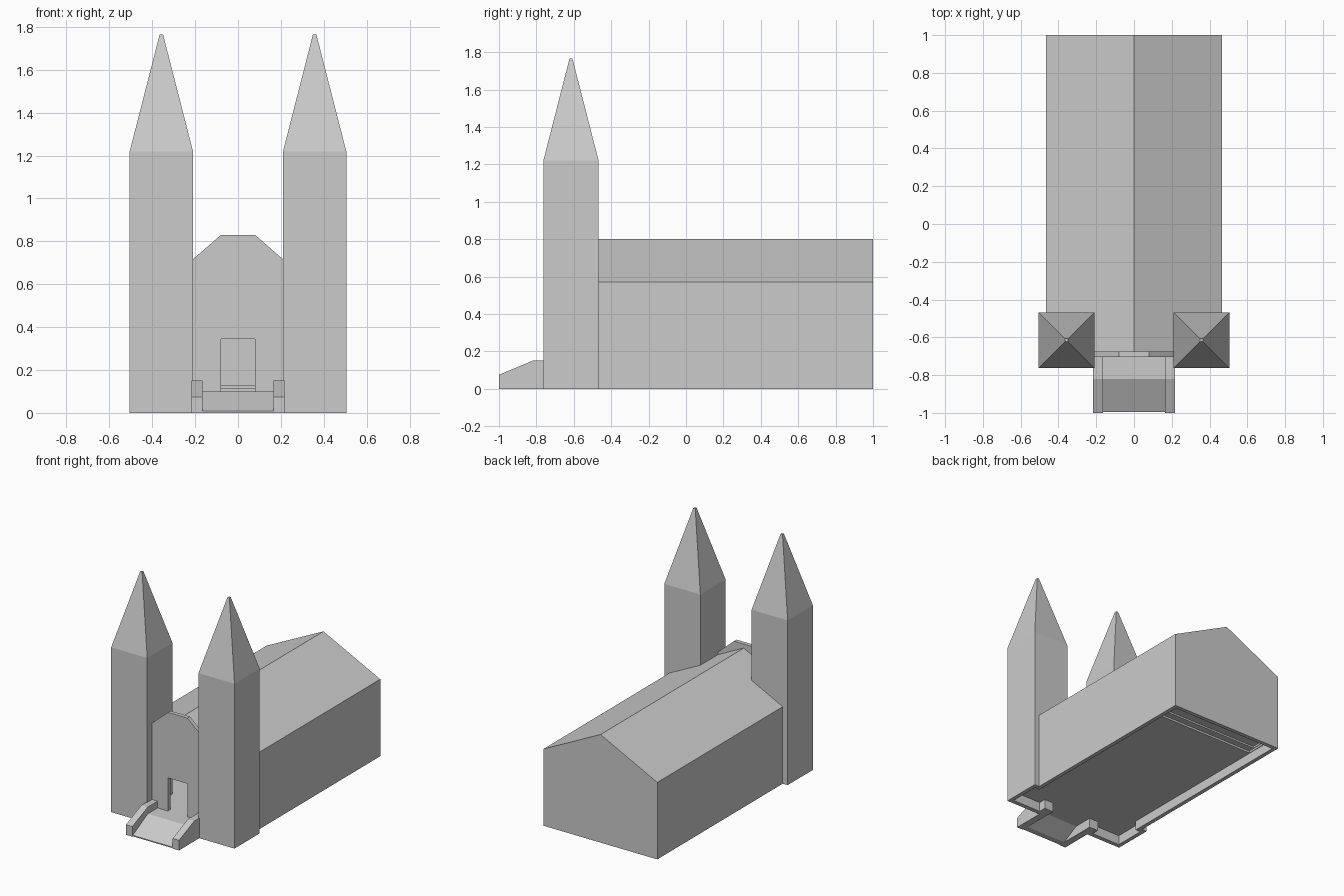
import bpy
import bmesh
from mathutils import Vector

cube = bpy.data.objects.get("Cube")
if cube:
    bpy.data.objects.remove(cube, do_unlink=True)

stone = bpy.data.materials.new("grey_stone")
stone.use_nodes = True
GREY = (0.6, 0.6, 0.6, 1)
stone.diffuse_color = GREY
stone.node_tree.nodes["Principled BSDF"].inputs["Base Color"].default_value = GREY

WALL = 0.03
FLOOR = 0.1
SLAB_UNDER = 0.07
AXES = {
    "x": lambda a, b, d: (d, a, b),
    "y": lambda a, b, d: (a, d, b),
    "z": lambda a, b, d: (a, b, d),
}


def finish(name, bm):
    bmesh.ops.recalc_face_normals(bm, faces=bm.faces[:])
    mesh = bpy.data.meshes.new(name)
    bm.to_mesh(mesh)
    bm.free()
    mesh.materials.append(stone)
    ob = bpy.data.objects.new(name, mesh)
    bpy.context.collection.objects.link(ob)
    return ob


def prism(name, profile, axis, start, end):
    """Extrude a 2D profile along an axis."""
    bm = bmesh.new()
    face = bm.faces.new([bm.verts.new(AXES[axis](a, b, start)) for a, b in profile])
    moved = bmesh.ops.extrude_face_region(bm, geom=[face])["geom"]
    verts = [v for v in moved if isinstance(v, bmesh.types.BMVert)]
    bmesh.ops.translate(bm, verts=verts, vec=Vector(AXES[axis](0, 0, end - start)))
    return finish(name, bm)


def box(name, x, y, z):
    corners = [(x[0], y[0]), (x[1], y[0]), (x[1], y[1]), (x[0], y[1])]
    return prism(name, corners, "z", *z)


def mirrored(half):
    """Close a half outline by reflecting it across the first axis."""
    return half + [(-a, b) for a, b in reversed(half) if a]


def carve(ob, cutters):
    """Subtract the cutters and bake the result."""
    for cutter in cutters:
        mod = ob.modifiers.new("cut", "BOOLEAN")
        mod.operation = "DIFFERENCE"
        mod.solver = "EXACT"
        mod.object = cutter
    bpy.context.view_layer.update()
    graph = bpy.context.evaluated_depsgraph_get()
    mesh = bpy.data.meshes.new_from_object(ob.evaluated_get(graph))
    ob.modifiers.clear()
    ob.data = mesh


def tower(name, side):
    """Square shaft with a steep spire, as a stack of square rings."""
    bm = bmesh.new()
    cx, cy = side * 0.3575, -0.615
    rings = []
    for half, z in ((0.1475, 0), (0.1475, 1.22), (0.008, 1.765)):
        rings.append([bm.verts.new((cx + half * a, cy + half * b, z))
                      for a, b in ((-1, -1), (1, -1), (1, 1), (-1, 1))])
    for low, high in zip(rings, rings[1:]):
        for i in range(4):
            j = (i + 1) % 4
            bm.faces.new((low[i], low[j], high[j], high[i]))
    bm.faces.new(rings[0])
    bm.faces.new(rings[-1])
    return finish(name, bm)


# Cutters: recess under the floor, hall interior and doorway
undercroft = prism("undercroft_cutter", mirrored([
    (0.435, 0.97), (0.435, -0.5), (0.475, -0.5), (0.475, -0.73),
    (0.24, -0.73), (0.24, -0.675), (0.165, -0.675), (0.165, -0.72)]),
    "z", -0.1, SLAB_UNDER)
notches = [
    box("lower_step_cutter", (-0.43, 0.43), (0.73, 0.965), (0.03, 0.085)),
    box("upper_step_cutter", (-0.425, 0.425), (0.78, 0.96), (0.02, 0.098)),
]
hall = prism("hall_cutter", mirrored([(0, 0.765), (0.435, 0.55), (0.435, FLOOR)]),
             "y", -0.8, 0.97)
doorway = box("doorway_cutter", (-0.08, 0.08), (-0.8, -0.6), (FLOOR, 0.345))
cutters = [undercroft, hall, doorway] + notches
for c in cutters:
    c.hide_render = True

# Nave with gabled roof
nave = prism("nave", mirrored([(0, 0.8), (0.465, 0.57), (0.465, 0)]), "y", -0.69, 1)
carve(nave, [undercroft, hall] + notches)

# Raised altar steps at the far end of the hall
box("lower_altar_step", (-0.44, 0.44), (0.73, 0.98), (FLOOR, 0.115))
box("upper_altar_step", (-0.44, 0.44), (0.78, 0.98), (0.113, 0.13))

# Entrance wall with clipped gable
facade = prism("front_wall", mirrored([(0.08, 0.83), (0.215, 0.712), (0.215, 0)]),
               "y", -0.705, -0.675)
carve(facade, [undercroft, doorway])

# Twin towers and ramp side walls
for word, side in (("left", 1), ("right", -1)):
    carve(tower(word + "_tower", side), [undercroft])
    prism(word + "_ramp_wall",
          [(-1, 0), (-1, 0.075), (-0.82, 0.15), (-0.7, 0.15), (-0.7, 0)],
          "x", side * 0.165, side * 0.217)

# Entrance ramp and landing
prism("entrance_ramp",
      [(-0.995, 0), (-0.995, 0.008), (-0.82, FLOOR), (-0.7, FLOOR),
       (-0.7, SLAB_UNDER), (-0.82, SLAB_UNDER), (-0.95, 0)],
      "x", -0.17, 0.17)

for c in cutters:
    bpy.data.objects.remove(c, do_unlink=True)
